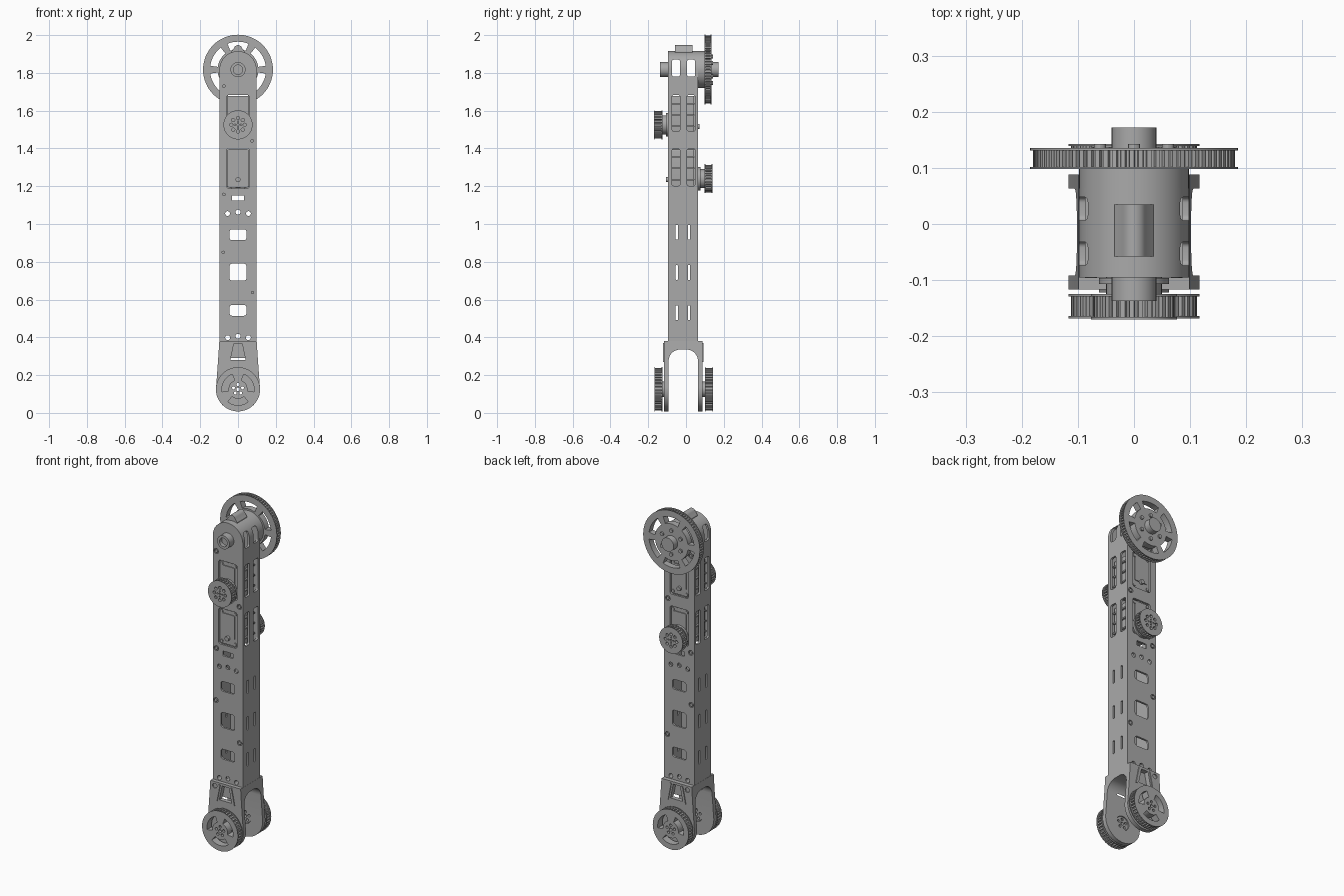
import bpy, bmesh
from math import sin, cos, pi, radians

if "Cube" in bpy.data.objects:
    bpy.data.objects.remove(bpy.data.objects["Cube"], do_unlink=True)

grey = bpy.data.materials.new("machined grey")
grey.use_nodes = True
grey.diffuse_color = (0.4, 0.4, 0.4, 1)
grey.node_tree.nodes["Principled BSDF"].inputs["Base Color"].default_value = (0.4, 0.4, 0.4, 1)


# ---- profile helpers: lists of 2D points ----
def arc(cx, cz, r, a0, a1, n):
    return [(cx + r * cos(radians(a0 + (a1 - a0) * i / n)),
             cz + r * sin(radians(a0 + (a1 - a0) * i / n))) for i in range(n + 1)]


def circle(cx, cz, r, n=32):
    return arc(cx, cz, r, 0, 360, n)[:-1]


def rrect(cx, cz, w, h, r):
    w, h = w / 2 - r, h / 2 - r
    corners = [(w, h), (-w, h), (-w, -h), (w, -h)]
    return [p for i, (x, z) in enumerate(corners)
            for p in arc(cx + x, cz + z, r, 90 * i, 90 * i + 90, 5)]


def arc_slot(cz, ri, ro, mid, sweep):
    a, b = mid - sweep / 2, mid + sweep / 2
    return arc(0, cz, ro, a, b, 12) + arc(0, cz, ri, b, a, 12)


def gear(cz, r, depth, teeth):
    pts = []
    for i in range(teeth):
        for f, d in ((0, 0), (0.5, 0), (0.6, depth), (0.9, depth)):
            a = 2 * pi * (i + f) / teeth
            pts.append(((r - d) * cos(a), cz + (r - d) * sin(a)))
    return pts


# ---- solid helpers ----
def mesh_of(name, prisms):
    """Extrude each (profile, axis, start, end) into one mesh object."""
    bm = bmesh.new()
    for pts, axis, a, b in prisms:
        ends = []
        for t in (a, b):
            ends.append([bm.verts.new((u, t, v) if axis == "y" else (t, u, v)) for u, v in pts])
        lo, hi = ends
        bm.faces.new(lo)
        bm.faces.new(hi[::-1])
        for i in range(len(pts)):
            j = (i + 1) % len(pts)
            bm.faces.new((lo[i], hi[i], hi[j], lo[j]))
    bmesh.ops.recalc_face_normals(bm, faces=bm.faces)
    me = bpy.data.meshes.new(name)
    bm.to_mesh(me)
    bm.free()
    me.materials.append(grey)
    ob = bpy.data.objects.new(name, me)
    bpy.context.collection.objects.link(ob)
    return ob


def select(obs):
    bpy.ops.object.select_all(action="DESELECT")
    for o in obs:
        o.select_set(True)
    bpy.context.view_layer.objects.active = obs[0]


def cut(ob, prisms):
    cutter = mesh_of("cutter", prisms)
    cutter.hide_render = True
    mod = ob.modifiers.new("cut", "BOOLEAN")
    mod.operation, mod.solver, mod.object = "DIFFERENCE", "EXACT", cutter
    select([ob])
    bpy.ops.object.modifier_apply(modifier=mod.name)
    bpy.data.objects.remove(cutter, do_unlink=True)


def join(name, obs):
    select(obs)
    bpy.ops.object.join()
    obs[0].name = name
    return obs[0]


FRONT, BACK = -0.095, 0.063      # faces of the main tube
TOP, FOOT = 1.817, 0.125         # heights of the upper and lower axles

# ---- main tube: hollow, rounded top ----
tube = mesh_of("main_tube", [([(-0.098, 0.38), (0.098, 0.38)] + arc(0, TOP, 0.098, 0, 180, 32),
                              "y", FRONT, BACK)])
cut(tube, [([(-0.086, 0.4), (0.086, 0.4)] + arc(0, TOP, 0.086, 0, 180, 32),
            "y", FRONT + 0.012, BACK - 0.012)])
through = [rrect(0, z, w, h, r) for z, w, h, r in (
    (0.943, 0.09, 0.058, 0.014), (0.745, 0.09, 0.09, 0.014), (0.543, 0.09, 0.058, 0.014),
    (1.138, 0.066, 0.028, 0.004), (1.295, 0.12, 0.212, 0.012), (1.577, 0.12, 0.212, 0.012))]
through += [circle(x, z + (0.008 if x == 0 else 0), 0.013, 16)
            for z in (0.398, 1.055) for x in (-0.055, 0, 0.055)]
screws = [(-0.075, 1.73), (0.075, 1.44), (-0.075, 1.157), (-0.078, 0.85), (0.077, 0.637)]
cuts = [(p, "y", -0.3, 0.3) for p in through]
for x, z in screws:
    cuts.append((circle(x, z, 0.015, 16), "y", -0.2, FRONT + 0.007))
    cuts.append((circle(x, z, 0.015, 16), "y", BACK - 0.007, 0.2))
cut(tube, cuts)
side = []
for y in (-0.053, 0.027):
    side += [(rrect(y, z, 0.042, h, 0.01), "x", -0.3, 0.3)
             for z, h in ((1.825, 0.09), (1.587, 0.192), (1.3, 0.196))]
for y in (-0.049, 0.016):
    side += [(rrect(y, z, 0.013, 0.078, 0.004), "x", -0.3, 0.3) for z in (0.957, 0.743, 0.53)]
cut(tube, side)

# Screw heads in the tube pockets
mesh_of("tube_screws", [(circle(x, z, 0.009, 12), "y", a, b) for x, z in screws
                        for a, b in ((FRONT - 0.001, FRONT + 0.008), (BACK - 0.008, BACK + 0.001))])

# ---- drive motors inside the tube ----
for name, z, y0, y1 in (("upper_motor", 1.577, BACK - 0.005, BACK + 0.008),
                        ("lower_motor", 1.295, FRONT - 0.012, FRONT + 0.005)):
    parts = [(rrect(0, z, 0.112, 0.202, 0.008), "y", FRONT + 0.008, BACK - 0.008),
             (rrect(0, z, 0.14, 0.2, 0.008), "y", FRONT + 0.02, BACK - 0.02),
             (rrect(0, z + 0.01, 0.085, 0.14, 0.008), "y", FRONT + 0.003, BACK - 0.003),
             (circle(0, z - 0.06, 0.013, 16), "y", y0, y1)]
    # corner screws and side ledges
    for sx in (-1, 1):
        for dz in (-0.088, 0.088):
            parts.append((circle(sx * 0.044, z + dz, 0.009, 12), "y", FRONT + 0.003, BACK - 0.003))
        for dz in (-0.06, 0, 0.06):
            parts.append((rrect(-0.016, z + dz, 0.12, 0.008, 0.002), "x", sx * 0.06, sx * 0.08))
    mesh_of(name, parts)

# ---- top hump, rear boss and front stub ----
mesh_of("top_hump", [([(-0.037, 1.89)] + [(0.037, 1.89), (0.034, 1.915)]
                      + arc(0, 1.925, 0.022, 20, 160, 10) + [(-0.034, 1.915)], "y", -0.058, 0.035)])
mesh_of("rear_boss", [(circle(0, TOP, 0.098, 48), "y", BACK, 0.098)])
stub = mesh_of("front_stub", [(circle(0, TOP, 0.04), "y", -0.137, FRONT + 0.002)])
cut(stub, [(circle(0, TOP, 0.025), "y", -0.2, -0.115)])
mesh_of("rear_axle", [(circle(0, TOP, 0.04), "y", 0.09, 0.172)])

# ---- foot fork: tapered cheeks joined by an arch ----
fork = mesh_of("foot_fork", [([(0.099, 0.38), (-0.099, 0.38), (-0.104, 0.3)]
                              + arc(0, FOOT, 0.117, 170, 370, 40) + [(0.104, 0.3)],
                              "y", -0.117, 0.088)])
arch = [(FRONT + 0.003, -0.1), (BACK, -0.1)]
arch += arc(BACK - 0.06, 0.275, 0.06, 0, 90, 10) + arc(FRONT + 0.063, 0.275, 0.06, 90, 180, 10)
cut(fork, [(arch, "x", -0.3, 0.3)])
window = [(-0.04, 0.28), (0.04, 0.28), (0.022, 0.366), (-0.022, 0.366)]
cheeks = ((-0.2, -0.09), (0.06, 0.2))
cut(fork, [(p, "y", a, b) for a, b in cheeks for p in (window, circle(0, FOOT, 0.042))])
cut(fork, [(circle(-0.07, 0.355, 0.014, 16), "y", a, b)
           for a, b in ((-0.2, -0.111), (0.082, 0.2))])
# Raised ribs beside the cheek windows
ribs = []
for s in (-1, 1):
    rib = [(s * 0.052, 0.27), (s * 0.062, 0.27), (s * 0.042, 0.37), (s * 0.032, 0.37)]
    ribs += [(rib, "y", -0.122, -0.11), (rib, "y", 0.08, 0.093)]
mesh_of("fork_ribs", ribs)


# ---- toothed pulleys with flanges ----
def pulley(name, z, r, y0, y1, teeth, holes, lip=0.004, hub=None):
    layers = [(gear(z, r - 0.005, 0.008, teeth), "y", y0 + lip, y1 - lip),
              (circle(0, z, r, 64), "y", y0, y0 + lip),
              (circle(0, z, r, 64), "y", y1 - lip, y1)]
    if hub:
        layers.append((circle(0, z, hub[0], 40), "y", hub[1], hub[2]))
    obs = []
    for layer in layers:
        ob = mesh_of(name, [layer])
        cut(ob, [(h, "y", -0.4, 0.4) for h in holes])
        obs.append(ob)
    return join(name, obs)


def ring_holes(z, ring, r, n, start=90):
    return [circle(*p, r, 12) for p in arc(0, z, ring, start, start + 360, n)[:-1]]


pulley("large_pulley", TOP, 0.185, 0.098, 0.135, 72,
       [arc_slot(TOP, 0.108, 0.148, 30 + 60 * i, 44) for i in range(6)])
mesh_of("large_pulley_bolts", [(p, "y", 0.13, 0.143) for p in ring_holes(TOP, 0.07, 0.011, 6)])

foot_holes = [arc_slot(FOOT, 0.05, 0.085, a, 78) for a in (30, 150, 270)]
foot_holes += ring_holes(FOOT, 0.025, 0.008, 5) + [circle(0, FOOT, 0.009, 16)]
pulley("front_foot_pulley", FOOT, 0.117, -0.168, -0.125, 40, foot_holes,
       hub=(0.04, -0.125, -0.096))
pulley("back_foot_pulley", FOOT, 0.117, 0.1, 0.143, 40, foot_holes, hub=(0.04, 0.067, 0.1))


def drive_holes(z):
    return ring_holes(z, 0.036, 0.009, 8) + ring_holes(z, 0.016, 0.004, 4) + [circle(0, z, 0.006, 12)]


pulley("front_drive_pulley", 1.525, 0.077, -0.17, -0.125, 28, drive_holes(1.525))
pulley("back_drive_pulley", 1.24, 0.077, 0.098, 0.14, 28, drive_holes(1.24))
mesh_of("front_drive_hub", [(circle(0, 1.525, 0.05), "y", -0.125, -0.085),
                            (circle(0, 1.525, 0.062), "y", -0.107, -0.096)])
mesh_of("back_drive_hub", [(circle(0, 1.24, 0.05), "y", 0.053, 0.098),
                           (circle(0, 1.24, 0.062), "y", 0.064, 0.078)])

# ---- shading ----
select([o for o in bpy.context.scene.objects if o.type == "MESH"])
bpy.ops.object.shade_smooth_by_angle(angle=radians(30))
